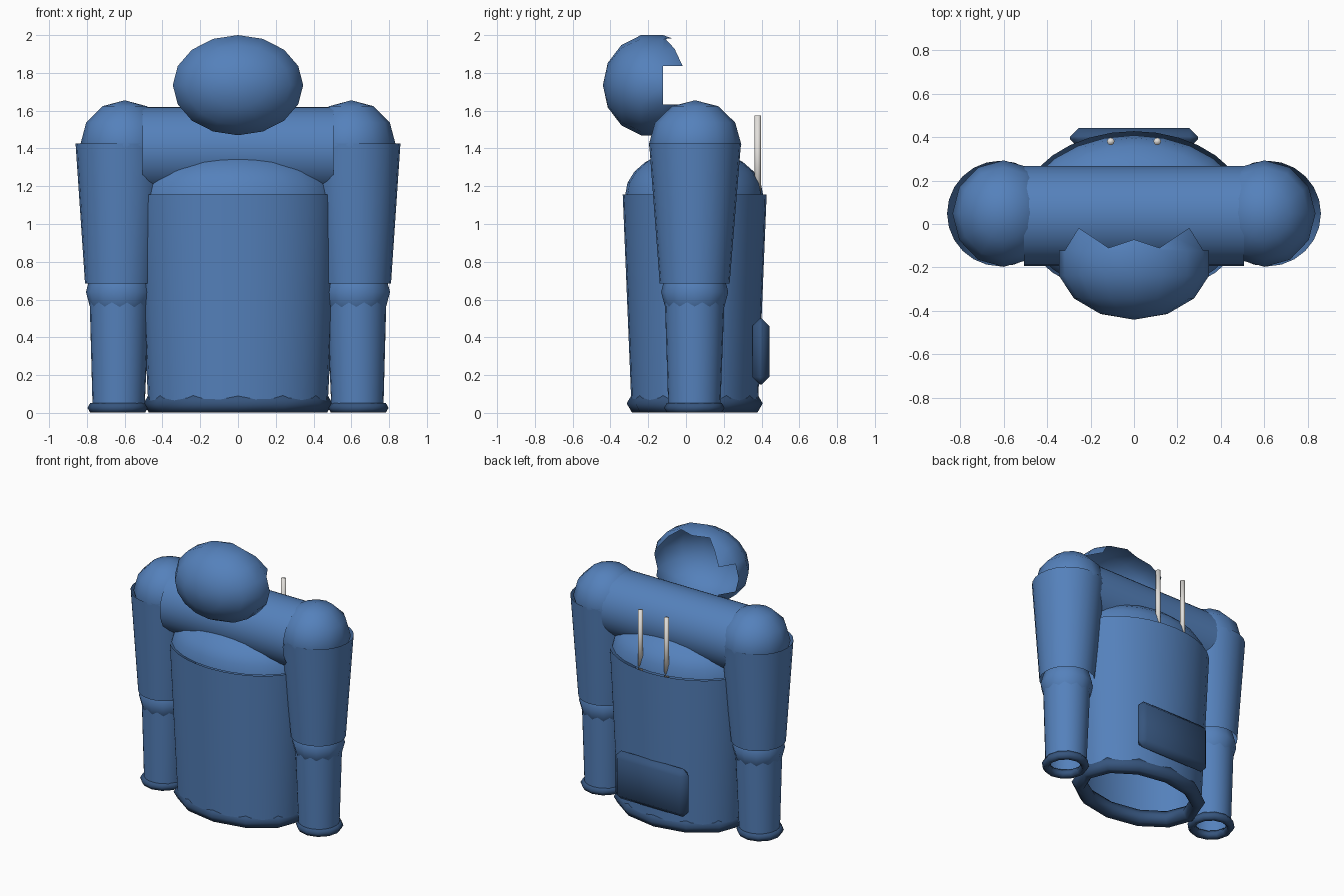
import bpy, bmesh
from math import sin, cos, pi, atan2
from mathutils import Matrix

cube = bpy.data.objects.get("Cube")
if cube:
    bpy.data.objects.remove(cube, do_unlink=True)


def material(name, rgb):
    m = bpy.data.materials.new(name)
    m.use_nodes = True
    m.diffuse_color = (*rgb, 1)
    m.node_tree.nodes["Principled BSDF"].inputs["Base Color"].default_value = (*rgb, 1)
    return m


BLUE = material("steel blue", (0.09, 0.22, 0.50))
DARK = material("dark blue", (0.037, 0.09, 0.205))
GREY = material("pale grey", (0.76, 0.74, 0.71))


def finish(name, bm, mat=BLUE):
    mesh = bpy.data.meshes.new(name)
    for f in bm.faces:
        f.smooth = True
    bm.to_mesh(mesh)
    bm.free()
    mesh.materials.append(mat)
    ob = bpy.data.objects.new(name, mesh)
    bpy.context.collection.objects.link(ob)
    return ob


def place(bm, centre, scale):
    bm.transform(Matrix.Translation(centre) @ Matrix.Diagonal((*scale, 1)))


def tube(name, low, high, r_low, r_high, n=32):
    """Open tapered tube between two centres, with elliptical (rx, ry) ends."""
    bm = bmesh.new()
    rings = []
    for c, r in ((low, r_low), (high, r_high)):
        rings.append([bm.verts.new((c[0] + r[0] * cos(2 * pi * i / n),
                                    c[1] + r[1] * sin(2 * pi * i / n), c[2]))
                      for i in range(n)])
    a, b = rings
    for i in range(n):
        j = (i + 1) % n
        bm.faces.new((a[i], a[j], b[j], b[i]))
    return finish(name, bm)


def ball(name, centre, scale, u=12, v=6, dome=False):
    bm = bmesh.new()
    bmesh.ops.create_uvsphere(bm, u_segments=u, v_segments=v, radius=1)
    if dome:
        low = [p for p in bm.verts if p.co.z < -0.01]
        bmesh.ops.delete(bm, geom=low, context='VERTS')
    place(bm, centre, scale)
    return finish(name, bm)


def rim(name, centre, rx, ry, minor, n=12, m=6):
    """Elliptical ring with a hexagonal section."""
    bm = bmesh.new()
    rows = []
    for i in range(n):
        a = 2 * pi * i / n
        rows.append([bm.verts.new((centre[0] + (rx + minor * cos(2 * pi * k / m)) * cos(a),
                                   centre[1] + (ry + minor * cos(2 * pi * k / m)) * sin(a),
                                   centre[2] + minor * sin(2 * pi * k / m)))
                     for k in range(m)])
    for i in range(n):
        a, b = rows[i], rows[(i + 1) % n]
        for k in range(m):
            l = (k + 1) % m
            bm.faces.new((a[k], b[k], b[l], a[l]))
    return finish(name, bm, DARK)


# Head: ellipsoid shell with a notched opening at the back
bm = bmesh.new()
bmesh.ops.create_uvsphere(bm, u_segments=16, v_segments=7, radius=1,
                          matrix=Matrix.Rotation(pi / 2, 4, 'X'))
notch = {1: (0.72, 0.623, 0.375), 2: (0.537, 0.46, 0.707),
         3: (0.33, 0.27, 0.905), 4: (0, 0.42, 0.907)}
doomed = []
for v in bm.verts:
    x, y, z = v.co
    k = round(atan2(abs(z), abs(x)) / (pi / 8))
    if y > 0.7 or (y > 0.5 and k == 0):
        doomed.append(v)
    elif y > 0.5:
        nx, ny, nz = notch[k]
        v.co = (nx if x > 0 else -nx, ny, nz if z > 0 else -nz)
bmesh.ops.delete(bm, geom=doomed, context='VERTS')
place(bm, (0, -0.18, 1.735), (0.354, 0.26, 0.272))
finish("head", bm)

# Torso, hollow and open below, with domed top and base rim
tube("torso", (0, 0.046, 0.04), (0, 0.046, 1.155), (0.475, 0.335), (0.53, 0.381))
ball("torso_dome", (0, 0.043, 1.155), (0.515, 0.365, 0.245), 24, 12, dome=True)
rim("torso_rim", (0, 0.046, 0.05), 0.445, 0.305, 0.055)

# Shoulder bar lying across the torso
bm = bmesh.new()
bmesh.ops.create_cone(bm, cap_ends=False, segments=32, radius1=0.23, radius2=0.23, depth=1.01,
                      matrix=Matrix.Translation((0, 0.037, 1.39)) @ Matrix.Rotation(pi / 2, 4, 'Y'))
finish("shoulder_bar", bm)

for side, s in (("left", 1), ("right", -1)):
    # Arm
    ball(side + "_shoulder", (s * 0.6, 0.048, 1.42), (0.235, 0.245, 0.235))
    tube(side + "_upper_arm", (s * 0.625, 0.046, 0.685), (s * 0.615, 0.048, 1.425),
         (0.185, 0.185), (0.245, 0.243), 24)
    ball(side + "_elbow", (s * 0.627, 0.046, 0.64), (0.178, 0.178, 0.178))
    tube(side + "_forearm", (s * 0.632, 0.044, 0.03), (s * 0.627, 0.046, 0.66),
         (0.138, 0.138), (0.16, 0.16), 24)
    rim(side + "_cuff", (s * 0.637, 0.044, 0.027), 0.13, 0.13, 0.03)
    # Antenna behind the shoulder bar
    bm = bmesh.new()
    bmesh.ops.create_cone(bm, cap_ends=True, segments=12, radius1=0.017, radius2=0.017,
                          depth=0.475, matrix=Matrix.Translation((s * 0.107, 0.38, 1.338)))
    finish(side + "_antenna", bm, GREY)

# Chamfered back plate
bm = bmesh.new()
bmesh.ops.create_cube(bm, size=1)
place(bm, (0, 0.396, 0.325), (0.59, 0.09, 0.35))
bmesh.ops.bevel(bm, geom=bm.edges[:], offset=0.04, segments=1, affect='EDGES', profile=0.5)
finish("back_plate", bm, DARK)
